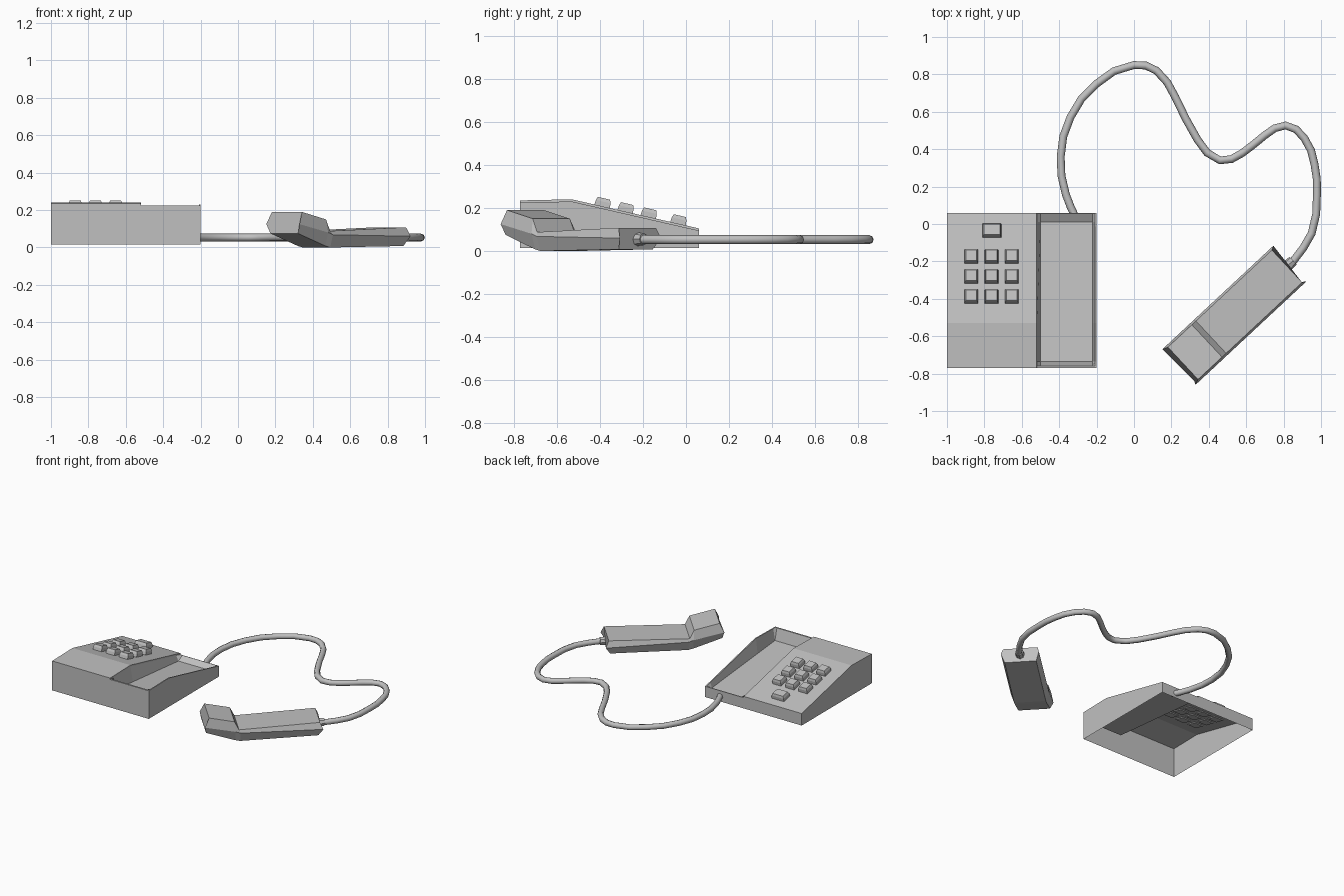
import bpy, bmesh, math
from mathutils import Matrix, Vector

cube = bpy.data.objects.get("Cube")
if cube:
    bpy.data.objects.remove(cube, do_unlink=True)

grey = bpy.data.materials.new("plain grey")
grey.use_nodes = True
grey.diffuse_color = (0.53, 0.53, 0.53, 1)
grey.node_tree.nodes["Principled BSDF"].inputs["Base Color"].default_value = grey.diffuse_color


def make_object(name, bm, matrix=Matrix()):
    bmesh.ops.recalc_face_normals(bm, faces=bm.faces)
    mesh = bpy.data.meshes.new(name)
    bm.to_mesh(mesh)
    bm.free()
    mesh.materials.append(grey)
    obj = bpy.data.objects.new(name, mesh)
    obj.matrix_world = matrix
    bpy.context.collection.objects.link(obj)
    return obj


def loft(name, rings, matrix):
    """Closed solid skinned through rings of equal length."""
    bm = bmesh.new()
    loops = [[bm.verts.new(p) for p in ring] for ring in rings]
    for a, b in zip(loops, loops[1:]):
        for i in range(len(a)):
            k = (i + 1) % len(a)
            bm.faces.new((a[i], a[k], b[k], b[i]))
    bm.faces.new(loops[0])
    bm.faces.new(loops[-1])
    return make_object(name, bm, matrix)


# Base: thin shell, open underneath, with a sunken cradle on one side
FRONT, BEND, BACK = -0.77, -0.53, 0.06
SLOPE = math.atan2(0.135, BACK - BEND)


def top_height(y):
    if y < BEND:
        return 0.24 - 0.005 * (BEND - y) / (BEND - FRONT)
    return 0.24 - math.tan(SLOPE) * (y - BEND)


def floor_height(y):
    return 0.14 - 0.094 * (y + 0.735)


columns = [(-1.0, "top"), (-0.52, "top"), (-0.519, "rim"), (-0.5, "floor"),
           (-0.222, "floor"), (-0.208, "rim"), (-0.2, "rim")]
rows = [(FRONT, "rim"), (-0.758, "rim"), (-0.735, "floor"), (BEND, "floor"),
        (0.01, "floor"), (0.055, "rim"), (BACK, "rim")]


def shell_point(x, across, y, along):
    if across == "top":
        z = top_height(y)
    elif across == along == "floor":
        z = floor_height(y)
    else:
        z = top_height(y) - 0.01
    return (x, y, z)


bm = bmesh.new()
grid = [[bm.verts.new(shell_point(x, c, y, r)) for x, c in columns] for y, r in rows]
for lower, upper in zip(grid, grid[1:]):
    for i in range(len(columns) - 1):
        bm.faces.new((lower[i], lower[i + 1], upper[i + 1], upper[i]))
border = [e for e in bm.edges if e.is_boundary]
skirt = bmesh.ops.extrude_edge_only(bm, edges=border)
for item in skirt["geom"]:
    if isinstance(item, bmesh.types.BMVert):
        item.co.z = 0.015
make_object("base_shell", bm)


# Keys: stepped blocks standing square to the sloping top
def key(name, x, y, width):
    rings = []
    for z, inset in ((-0.006, 0), (0.022, 0.002), (0.038, 0.008)):
        w, d = width / 2 - inset, 0.037 - inset
        rings.append([(-w, -d, z), (w, -d, z), (w, d, z), (-w, d, z)])
    place = Matrix.Translation((x, y, top_height(y))) @ Matrix.Rotation(-SLOPE, 4, "X")
    loft(name, rings, place)


for row in range(3):
    for col in range(3):
        key(f"key_{row}_{col}", -0.87 + 0.108 * col, -0.175 - 0.107 * row, 0.074)
key("wide_key", -0.76, -0.037, 0.102)

# Handset: six-sided sections along its length, widest at the seam
# Each station holds (distance, height) for top, seam and bottom
stations = [((0.03, 0.19), (0.0, 0.125), (0.01, 0.075)),
            ((0.205, 0.15), (0.21, 0.08), (0.21, 0.008)),
            ((0.235, 0.088), (0.245, 0.068), (0.245, 0.0)),
            ((0.79, 0.108), (0.812, 0.06), (0.78, 0.008))]
rings = []
for top, seam, bottom in stations:
    half = [(top, 0.118), (seam, 0.13), (bottom, 0.108)]
    left = [(s, w, z) for (s, z), w in half]
    right = [(s, -w, z) for (s, z), w in reversed(half)]
    rings.append(left + right)
handset_place = Matrix.Translation((0.24, -0.765, 0)) @ Matrix.Rotation(math.radians(43), 4, "Z")
loft("handset", rings, handset_place)

# Collar where the cord enters the handset
collar = []
for s, r in ((0.78, 0.032), (0.835, 0.028)):
    collar.append([(s, r * math.cos(a * math.tau / 8), 0.055 + r * math.sin(a * math.tau / 8))
                   for a in range(8)])
loft("cord_collar", collar, handset_place)

# Cord: round tube lying in a loose S from base to handset
path = [(-0.31, 0.03), (-0.365, 0.16), (-0.392, 0.36), (-0.34, 0.57), (-0.2, 0.75),
        (0.0, 0.85), (0.12, 0.82), (0.22, 0.68), (0.34, 0.45), (0.46, 0.34),
        (0.58, 0.38), (0.7, 0.475), (0.81, 0.527), (0.91, 0.46), (0.965, 0.32),
        (0.978, 0.16), (0.95, -0.05), (0.85, -0.2)]
curve = bpy.data.curves.new("cord", "CURVE")
curve.dimensions = "3D"
curve.bevel_depth = 0.021
curve.bevel_resolution = 2
curve.use_fill_caps = True
curve.resolution_u = 2
spline = curve.splines.new("BEZIER")
spline.bezier_points.add(len(path) - 1)
for point, (x, y) in zip(spline.bezier_points, path):
    point.co = Vector((x, y, 0.053))
    point.handle_left_type = point.handle_right_type = "AUTO"
spline.use_smooth = True
curve.materials.append(grey)
bpy.context.collection.objects.link(bpy.data.objects.new("cord", curve))
